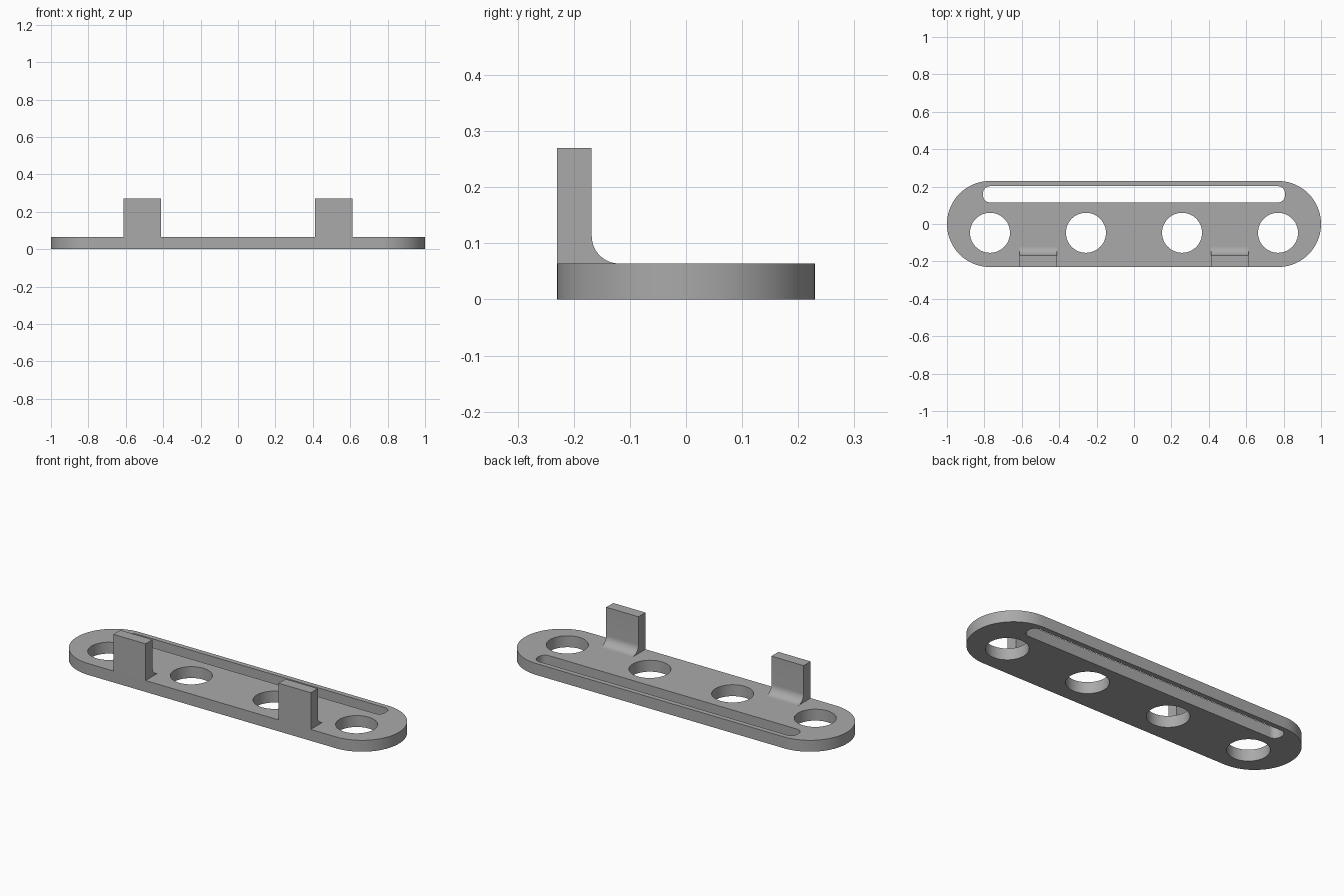
import bpy, bmesh
from math import pi, cos, sin

if "Cube" in bpy.data.objects:
    bpy.data.objects.remove(bpy.data.objects["Cube"], do_unlink=True)

THICK = 0.064      # plate thickness
HALF_DEPTH = 0.23

gray = bpy.data.materials.new("plain_gray")
gray.use_nodes = True
color = (0.4, 0.4, 0.4, 1)
gray.diffuse_color = color
gray.node_tree.nodes["Principled BSDF"].inputs["Base Color"].default_value = color


def arc(cx, cy, r, start, end, steps):
    return [(cx + r * cos(start + (end - start) * i / steps),
             cy + r * sin(start + (end - start) * i / steps)) for i in range(steps + 1)]


def rounded_rect(hx, y0, y1, r, steps):
    """Outline with four rounded corners, centred on x = 0."""
    corners = [(hx - r, y1 - r), (r - hx, y1 - r), (r - hx, y0 + r), (hx - r, y0 + r)]
    pts = []
    for i, (cx, cy) in enumerate(corners):
        for p in arc(cx, cy, r, i * pi / 2, (i + 1) * pi / 2, steps):
            if not pts or abs(p[0] - pts[-1][0]) + abs(p[1] - pts[-1][1]) > 1e-5:
                pts.append(p)
    last, first = pts[-1], pts[0]
    if abs(last[0] - first[0]) + abs(last[1] - first[1]) < 1e-5:
        pts.pop()
    return pts


def finish(obj):
    bpy.ops.object.select_all(action='DESELECT')
    obj.select_set(True)
    bpy.context.view_layer.objects.active = obj
    bpy.ops.object.shade_smooth_by_angle(angle=pi / 6)


# Plate: filled outline pierced by four round holes and one long slot
loops = [rounded_rect(1, -HALF_DEPTH, HALF_DEPTH, HALF_DEPTH, 20),
         rounded_rect(0.807, 0.115, 0.202, 0.037, 8)]
for x in (-0.77, -0.257, 0.257, 0.77):
    loops.append(arc(x, -0.047, 0.107, 0, 2 * pi, 48)[:-1])

curve = bpy.data.curves.new("plate_outline", 'CURVE')
curve.dimensions = '2D'
curve.fill_mode = 'BOTH'
curve.extrude = THICK / 2
for pts in loops:
    spline = curve.splines.new('POLY')
    spline.points.add(len(pts) - 1)
    for point, (x, y) in zip(spline.points, pts):
        point.co = (x, y, 0, 1)
    spline.use_cyclic_u = True
outline = bpy.data.objects.new("plate_outline", curve)
bpy.context.collection.objects.link(outline)
graph = bpy.context.evaluated_depsgraph_get()
mesh = bpy.data.meshes.new_from_object(outline.evaluated_get(graph))
bpy.data.objects.remove(outline, do_unlink=True)

bm = bmesh.new()
bm.from_mesh(mesh)
bmesh.ops.remove_doubles(bm, verts=bm.verts, dist=1e-5)
bmesh.ops.translate(bm, verts=bm.verts, vec=(0, 0, THICK / 2))
bmesh.ops.recalc_face_normals(bm, faces=bm.faces)
bm.to_mesh(mesh)
bm.free()
mesh.materials.clear()
mesh.materials.append(gray)
plate = bpy.data.objects.new("plate", mesh)
bpy.context.collection.objects.link(plate)
finish(plate)

# Upright tabs: side profile with a filleted foot, extruded along x
BACK, TOP, FILLET = -0.168, 0.27, 0.049
profile = [(-HALF_DEPTH, TOP), (-HALF_DEPTH, THICK)]
profile += arc(BACK + FILLET, THICK + FILLET, FILLET, 1.5 * pi, pi, 12)
profile.append((BACK, TOP))
for name, cx in (("right_tab", -0.513), ("left_tab", 0.513)):
    bm = bmesh.new()
    face = bm.faces.new([bm.verts.new((cx - 0.1, y, z)) for y, z in profile])
    side = bmesh.ops.extrude_face_region(bm, geom=[face])
    verts = [v for v in side["geom"] if isinstance(v, bmesh.types.BMVert)]
    bmesh.ops.translate(bm, verts=verts, vec=(0.2, 0, 0))
    bmesh.ops.recalc_face_normals(bm, faces=bm.faces)
    tab_mesh = bpy.data.meshes.new(name)
    bm.to_mesh(tab_mesh)
    bm.free()
    tab_mesh.materials.append(gray)
    tab = bpy.data.objects.new(name, tab_mesh)
    bpy.context.collection.objects.link(tab)
    finish(tab)
